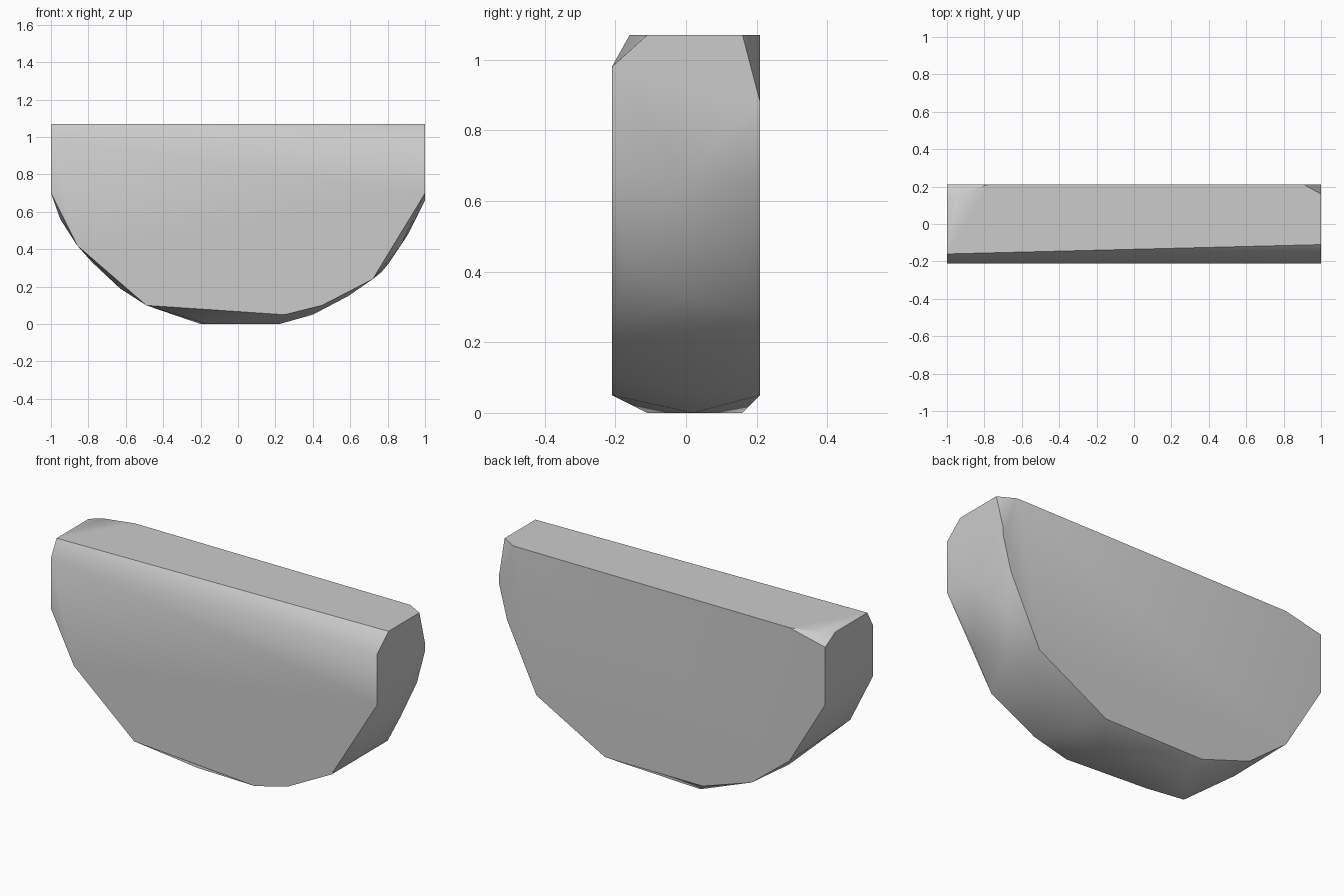
import bpy
import bmesh
import math

# Remove the default object only
default_cube = bpy.data.objects.get("Cube")
if default_cube:
    bpy.data.objects.remove(default_cube, do_unlink=True)

HALF_DEPTH = .21
TOP = 1.07


def make_material(name, grey):
    """One flat colour for viewport and render."""
    colour = (grey, grey, grey, 1)
    material = bpy.data.materials.new(name)
    material.use_nodes = True
    material.diffuse_color = colour
    shader = material.node_tree.nodes["Principled BSDF"]
    shader.inputs["Base Color"].default_value = colour
    return material


def hull_object(name, points, material):
    """Wrap the points in a convex shell and merge its flat facets."""
    bm = bmesh.new()
    for point in points:
        bm.verts.new(point)
    bmesh.ops.convex_hull(bm, input=list(bm.verts))
    loose = [v for v in bm.verts if not v.link_faces]
    bmesh.ops.delete(bm, geom=loose, context="VERTS")
    bmesh.ops.dissolve_limit(bm, angle_limit=math.radians(.5),
                             verts=list(bm.verts), edges=list(bm.edges))
    bmesh.ops.recalc_face_normals(bm, faces=list(bm.faces))
    mesh = bpy.data.meshes.new(name)
    bm.to_mesh(mesh)
    bm.free()
    mesh.materials.append(material)
    obj = bpy.data.objects.new(name, mesh)
    bpy.context.collection.objects.link(obj)
    return obj


# Flat front face outline (x, z)
front_outline = [(-1, .98), (-1, .7), (-.86, .42), (-.49, .1), (.25, .05),
                 (.45, .1), (.72, .24), (1, .7), (1, .98)]

# Flat back face outline (x, z)
back_outline = [(-.78, TOP), (-1, 1.02), (-1, .7), (-.78, .33), (-.55, .15),
                (-.25, .05), (.35, .05), (.77, .28), (.95, .65), (1, .84),
                (1, .88), (.91, TOP)]

# Flat top outline, with chipped corners (x, y)
top_outline = [(-1, -.16), (1, -.11), (1, .16), (-.95, .165), (-1, .12)]

# Flat underside outline (x, y)
bottom_outline = [(-.2, .16), (-.17, -.11), (.22, .02)]

# Bulge of the curved rim between the two faces (x, y, z)
rim_bulge = [(-.95, 0, .56), (-.63, 0, .19), (.4, .05, .05), (.59, -.03, .15),
             (.81, 0, .33), (.87, -.17, .42), (.91, .12, .48), (1, 0, .66)]

points = [(x, -HALF_DEPTH, z) for x, z in front_outline]
points += [(x, HALF_DEPTH, z) for x, z in back_outline]
points += [(x, y, TOP) for x, y in top_outline]
points += [(x, y, 0) for x, y in bottom_outline]
points += rim_bulge

# Half-round block, smooth on the rim and sharp at its borders
stone_grey = make_material("stone grey", .6)
block = hull_object("half_round_block", points, stone_grey)
bpy.ops.object.select_all(action="DESELECT")
block.select_set(True)
bpy.context.view_layer.objects.active = block
bpy.ops.object.shade_smooth_by_angle(angle=math.radians(40))
